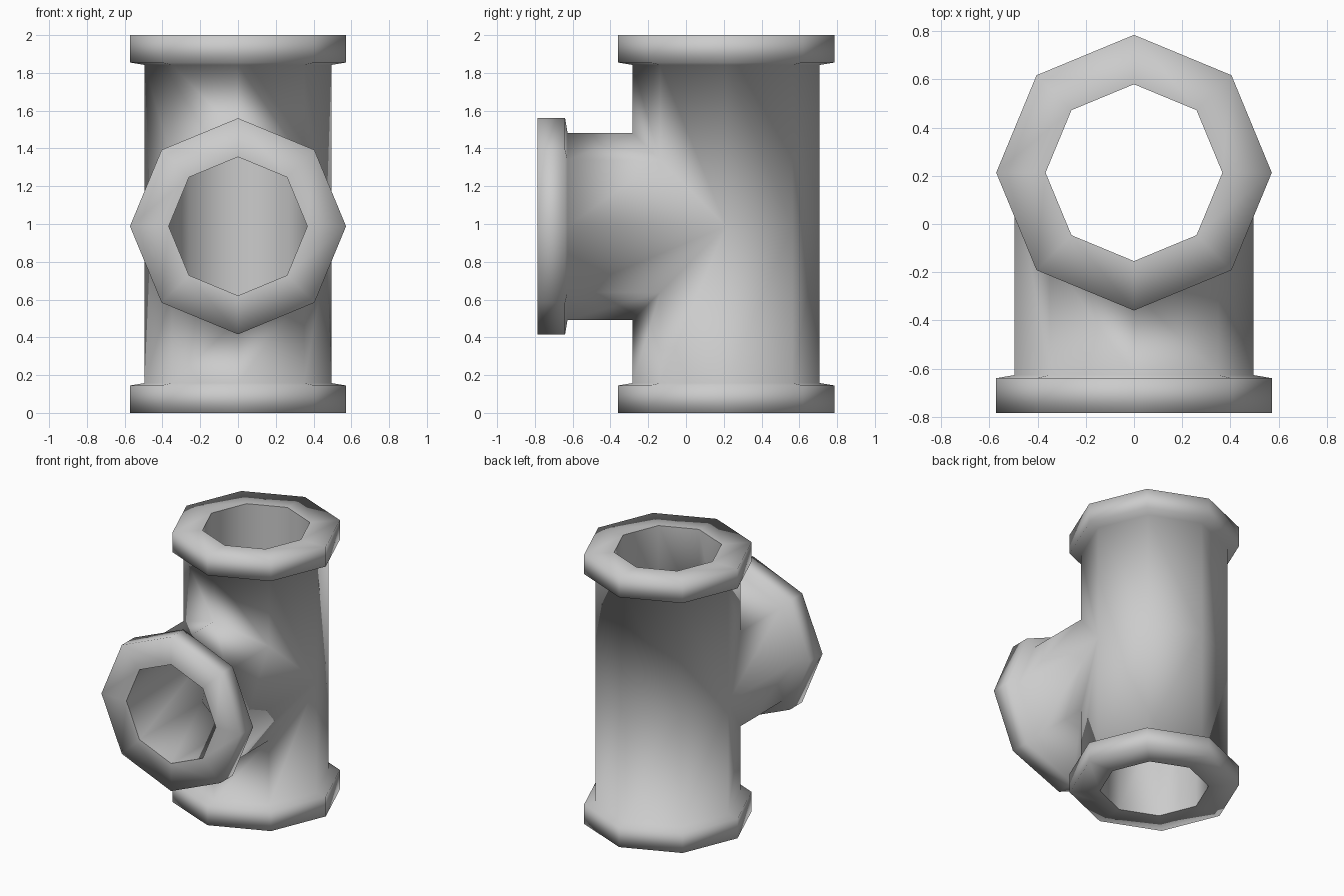
import bpy, bmesh
from math import cos, sin, pi, radians
from mathutils import Vector

if "Cube" in bpy.data.objects:
    bpy.data.objects.remove(bpy.data.objects["Cube"])

N = 8                      # sides of every pipe
CY, ZC = 0.213, 0.988      # main axis y, branch axis z
OUT, BORE, RIM = 0.495, 0.367, 0.572
TOP, FRONT = 2.0, -0.785

bm = bmesh.new()


def skin(rings):
    # Join successive closed rings of points with quads
    rows = [[bm.verts.new(p) for p in ring] for ring in rings]
    for a, b in zip(rows, rows[1:]):
        for i in range(N):
            j = (i + 1) % N
            bm.faces.new((a[i], a[j], b[j], b[i]))


def upright(r, z):
    return [Vector((r * cos(2 * pi * i / N), CY + r * sin(2 * pi * i / N), z)) for i in range(N)]


def upright_mitre(r, side):
    # Ring that rises or dips around the branch opening on the front half
    return [Vector((p.x, p.y, ZC + side * max(0, CY - p.y))) for p in upright(r, 0)]


def sideways(r, y):
    return [Vector((r * cos(2 * pi * i / N), y, ZC + r * sin(2 * pi * i / N))) for i in range(N)]


def sideways_mitre(r):
    return [Vector((p.x, CY - abs(p.z - ZC), p.z)) for p in sideways(r, 0)]


# Flanged end profile: radius, distance from the mouth
collar = [(BORE, 0), (RIM, 0), (RIM, 0.145), (OUT, 0.158)]

# Lower and upper halves of the main pipe, then the front branch
mouths = [
    (lambda r, d: upright(r, d), lambda r: upright_mitre(r, -1)),
    (lambda r, d: upright(r, TOP - d), lambda r: upright_mitre(r, 1)),
    (lambda r, d: sideways(r, FRONT + d), sideways_mitre),
]
for ring, mitre in mouths:
    skin([mitre(BORE)] + [ring(r, d) for r, d in collar] + [mitre(OUT)])

bmesh.ops.remove_doubles(bm, verts=bm.verts, dist=0.0005)
bmesh.ops.recalc_face_normals(bm, faces=bm.faces)

# Smooth outside, crisp bore edges at the three mouths
for f in bm.faces:
    f.smooth = True


def on_bore_rim(v):
    c = v.co
    if min(abs(c.z), abs(c.z - TOP)) < 1e-4:
        return abs(Vector((c.x, c.y - CY)).length - BORE) < 1e-3
    return abs(c.y - FRONT) < 1e-4 and abs(Vector((c.x, c.z - ZC)).length - BORE) < 1e-3


for e in bm.edges:
    if all(on_bore_rim(v) for v in e.verts):
        e.smooth = False

mesh = bpy.data.meshes.new("pipe_tee")
bm.to_mesh(mesh)
bm.free()
tee = bpy.data.objects.new("pipe_tee", mesh)
bpy.context.collection.objects.link(tee)
